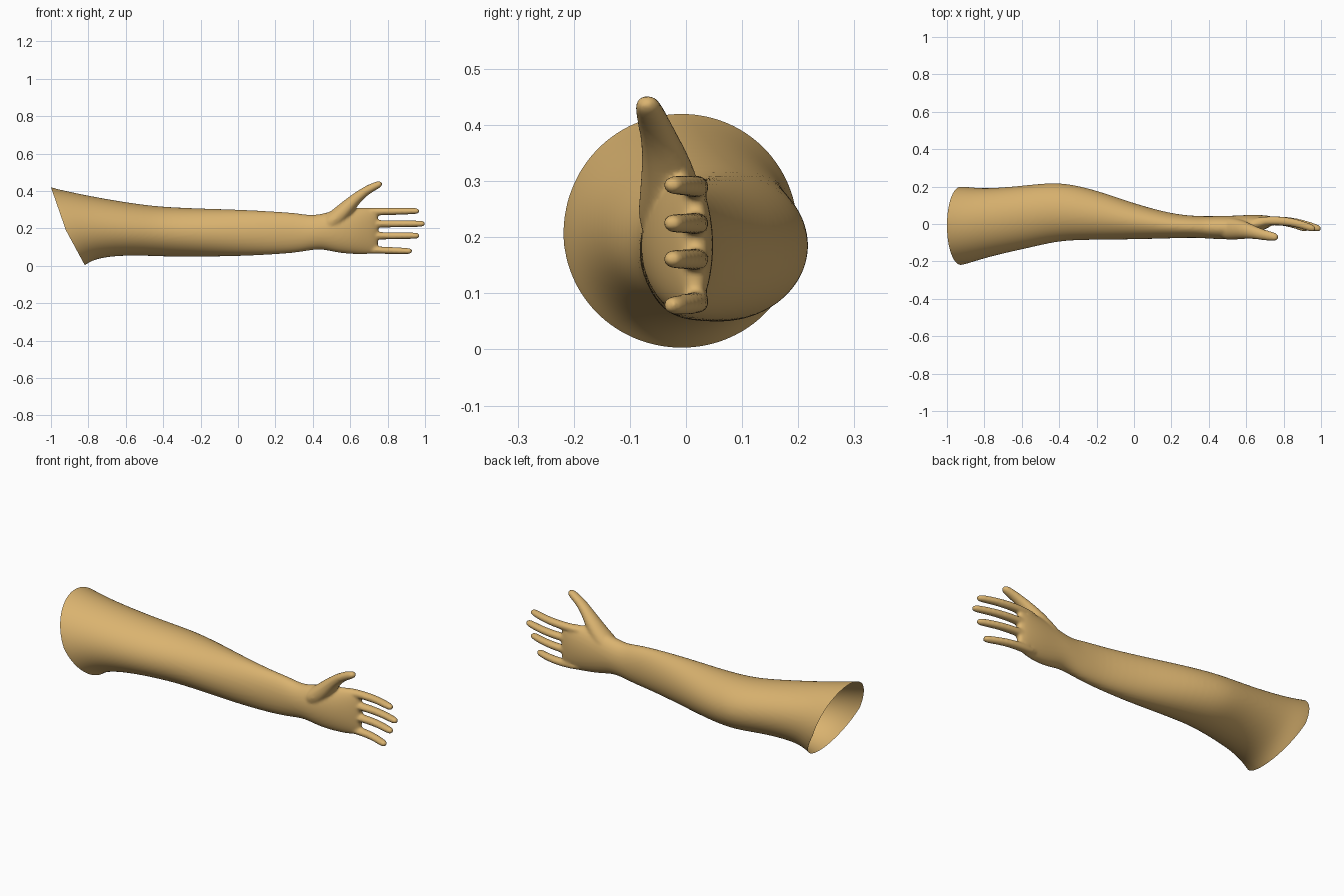
import bpy, bmesh, math
from mathutils import Vector

if "Cube" in bpy.data.objects:
    bpy.data.objects.remove(bpy.data.objects["Cube"])

skin = bpy.data.materials.new("tan_skin")
skin.use_nodes = True
skin.diffuse_color = (0.70, 0.45, 0.16, 1)
skin.node_tree.nodes["Principled BSDF"].inputs["Base Color"].default_value = skin.diffuse_color

bm = bmesh.new()
SIDES = 24


def loft(sections):
    """Closed solid through rings given as (centre, across axis, up axis)."""
    rings = []
    for centre, across, up in sections:
        angles = [2 * math.pi * i / SIDES for i in range(SIDES)]
        rings.append([bm.verts.new(centre + across * math.cos(a) + up * math.sin(a)) for a in angles])
    for r, s in zip(rings, rings[1:]):
        for i in range(SIDES):
            j = (i + 1) % SIDES
            bm.faces.new((r[i], r[j], s[j], s[i]))
    bm.faces.new(rings[0][::-1])
    bm.faces.new(rings[-1])


def digit(path):
    """Tapered finger along points (x, y, z, radius)."""
    pts = [Vector(p[:3]) for p in path]
    sections = []
    for i, p in enumerate(path):
        t = (pts[min(i + 1, len(pts) - 1)] - pts[max(i - 1, 0)]).normalized()
        up = t.cross(Vector((0, 1, 0))).normalized() * -1
        across = up.cross(t).normalized()
        sections.append((pts[i], across * p[3] * 1.2, up * p[3]))
    loft(sections)


# Upper arm, forearm, wrist and palm: x, top, bottom, front, back
profile = [
    (-1.00, 0.46, -0.06, -0.240, 0.205), (-0.91, 0.42, 0.005, -0.218, 0.203),
    (-0.83, 0.397, 0.035, -0.193, 0.192), (-0.72, 0.37, 0.050, -0.163, 0.195),
    (-0.58, 0.342, 0.055, -0.133, 0.208), (-0.45, 0.322, 0.050, -0.102, 0.222),
    (-0.35, 0.314, 0.048, -0.088, 0.217), (-0.20, 0.307, 0.048, -0.085, 0.182),
    (0.00, 0.302, 0.050, -0.083, 0.110), (0.20, 0.291, 0.060, -0.077, 0.055),
    (0.32, 0.283, 0.070, -0.073, 0.044), (0.38, 0.270, 0.082, -0.077, 0.042),
    (0.45, 0.277, 0.090, -0.082, 0.043), (0.52, 0.300, 0.070, -0.080, 0.044),
    (0.62, 0.310, 0.060, -0.062, 0.050), (0.70, 0.312, 0.060, -0.030, 0.048),
    (0.74, 0.305, 0.070, -0.008, 0.040), (0.75, 0.285, 0.090, 0.008, 0.028),
]
rows = []
for x, top, bottom, front, back in profile:
    tilt = 0.44 * min(1, max(0, (-0.3 - x) / 0.6))
    half = (top - bottom) / 2
    rows.append((Vector((x, (front + back) / 2, (top + bottom) / 2)),
                 Vector((0, (back - front) / 2, 0)), Vector((-tilt * half, 0, half))))
loft(rows)

# Four fingers: tip x, knuckle z, tip z
for tip, z0, z1 in ((0.97, 0.288, 0.293), (1.0, 0.224, 0.225), (0.97, 0.160, 0.161), (0.93, 0.088, 0.078)):
    path = []
    for f, y, r in ((0, 0.008, 0.020), (0.35, 0.021, 0.021), (0.65, 0.011, 0.019),
                    (0.88, -0.014, 0.018), (0.97, -0.026, 0.016), (1.0, -0.030, 0.009)):
        path.append((0.62 + f * (tip - 0.62), y, z0 + f * (z1 - z0), r))
    digit(path)

# Thumb
digit([(0.46, -0.025, 0.205, 0.050), (0.53, -0.026, 0.255, 0.050), (0.59, -0.032, 0.318, 0.040),
       (0.64, -0.045, 0.368, 0.029), (0.69, -0.058, 0.405, 0.024), (0.74, -0.067, 0.430, 0.021),
       (0.762, -0.071, 0.439, 0.017), (0.770, -0.072, 0.442, 0.009)])

bmesh.ops.recalc_face_normals(bm, faces=bm.faces)
mesh = bpy.data.meshes.new("arm")
bm.to_mesh(mesh)
bm.free()
arm = bpy.data.objects.new("arm", mesh)
bpy.context.collection.objects.link(arm)

# Blend all parts into one smooth skin
sub = arm.modifiers.new("round", "SUBSURF")
sub.levels = sub.render_levels = 2
remesh = arm.modifiers.new("blend", "REMESH")
remesh.mode = "VOXEL"
remesh.voxel_size = 0.007
smooth = arm.modifiers.new("soften", "SMOOTH")
smooth.factor = 0.5
smooth.iterations = 8
blended = bpy.data.meshes.new_from_object(arm.evaluated_get(bpy.context.evaluated_depsgraph_get()))
arm.modifiers.clear()
arm.data = blended

# Open the shoulder end with a gently bowed cut
bm = bmesh.new()
bm.from_mesh(blended)
for (xa, za), (xb, zb) in (((-1, 0.42), (-0.92, 0.19)), ((-0.92, 0.19), (-0.82, 0.005))):
    bmesh.ops.bisect_plane(bm, geom=bm.verts[:] + bm.edges[:] + bm.faces[:], plane_co=(xa, 0, za),
                           plane_no=(zb - za, 0, xa - xb), clear_outer=True)
bm.to_mesh(blended)
bm.free()

blended.materials.clear()
blended.materials.append(skin)
for p in blended.polygons:
    p.use_smooth = True
    p.material_index = 0
